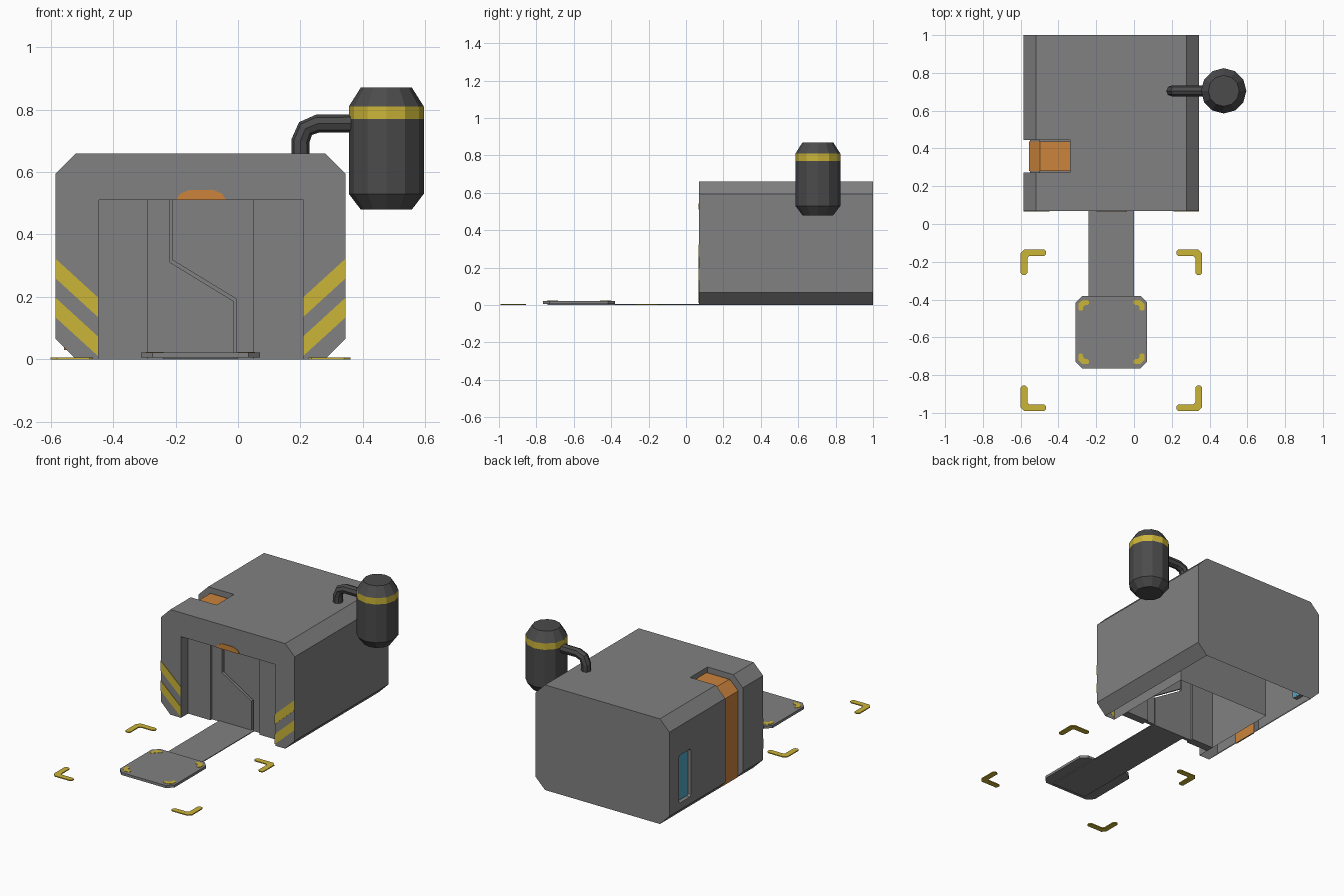
import bpy, bmesh, math

if "Cube" in bpy.data.objects:
    bpy.data.objects.remove(bpy.data.objects["Cube"])


def material(name, rgb):
    m = bpy.data.materials.new(name)
    m.diffuse_color = (*rgb, 1)
    m.use_nodes = True
    m.node_tree.nodes["Principled BSDF"].inputs["Base Color"].default_value = m.diffuse_color
    return m


GREY = material("wall grey", (0.22, 0.22, 0.22))
DARK = material("tank dark grey", (0.07, 0.07, 0.07))
YELLOW = material("warning yellow", (0.60, 0.46, 0.04))
ORANGE = material("orange", (0.60, 0.23, 0.045))
BLUE = material("window blue", (0.08, 0.38, 0.55))

CX, PAD_Y, MARK_Y = -0.12, -0.572, -0.5625   # building axis, pad and marker centres


def prism(name, pts, axis, a, b, mat):
    """Extrude a flat outline along an axis from a to b."""
    place = {'x': lambda p, t: (t, p[0], p[1]),
             'y': lambda p, t: (p[0], t, p[1]),
             'z': lambda p, t: (p[0], p[1], t)}[axis]
    bm = bmesh.new()
    lo = [bm.verts.new(place(p, a)) for p in pts]
    hi = [bm.verts.new(place(p, b)) for p in pts]
    bm.faces.new(lo)
    bm.faces.new(hi)
    n = len(pts)
    for i in range(n):
        j = (i + 1) % n
        bm.faces.new((lo[i], lo[j], hi[j], hi[i]))
    bmesh.ops.recalc_face_normals(bm, faces=bm.faces)
    me = bpy.data.meshes.new(name)
    bm.to_mesh(me)
    bm.free()
    me.materials.append(mat)
    ob = bpy.data.objects.new(name, me)
    bpy.context.collection.objects.link(ob)
    return ob


def rect(x0, x1, y0, y1):
    return [(x0, y0), (x1, y0), (x1, y1), (x0, y1)]


def chamfered(x0, x1, y0, y1, c):
    return [(x0 + c, y0), (x1 - c, y0), (x1, y0 + c), (x1, y1 - c),
            (x1 - c, y1), (x0 + c, y1), (x0, y1 - c), (x0, y0 + c)]


def cut(ob, cutter):
    cutter.hide_render = True
    mod = ob.modifiers.new("cut", 'BOOLEAN')
    mod.operation = 'DIFFERENCE'
    mod.solver = 'EXACT'
    mod.object = cutter
    bpy.context.view_layer.objects.active = ob
    bpy.ops.object.modifier_apply(modifier=mod.name)
    bpy.data.objects.remove(cutter)


# Main building: octagonal hull with doorway room, side groove and window pocket
body = prism("building_shell", chamfered(-0.585, 0.345, 0, 0.66, 0.066), 'y', 0.07, 1.0, GREY)
cut(body, prism("door_cutter", rect(-0.445, 0.21, -0.2, 0.51), 'y', -0.1, 0.68, GREY))
groove = [(-0.7, -0.1), (-0.7, 0.8), (-0.34, 0.8), (-0.34, 0.62), (-0.50, 0.62),
          (-0.55, 0.57), (-0.55, -0.1)]
cut(body, prism("groove_cutter", groove, 'y', 0.272, 0.445, GREY))
cut(body, prism("window_cutter", chamfered(0.785, 0.905, 0.11, 0.41, 0.012), 'x', -0.7, -0.56, GREY))

# The hull has no floor
bm = bmesh.new()
bm.from_mesh(body.data)
floor = [f for f in bm.faces if f.calc_center_median().z < 0.002 and abs(f.normal.z) > 0.9]
bmesh.ops.delete(bm, geom=floor, context='FACES')
bm.to_mesh(body.data)
bm.free()

# Orange strip lining the groove, and the window glass
strip = [(-0.34, 0.62), (-0.34, 0.628), (-0.497, 0.628), (-0.557, 0.57), (-0.557, 0.03),
         (-0.55, 0.03), (-0.55, 0.57), (-0.50, 0.62)]
prism("orange_side_strip", strip, 'y', 0.28, 0.437, ORANGE)
prism("side_window", rect(0.79, 0.90, 0.115, 0.405), 'x', -0.566, -0.559, BLUE)

# Door frames and the two interlocking door leaves
prism("door_frame_left", rect(-0.445, -0.29, 0, 0.51), 'y', 0.14, 0.19, GREY)
prism("door_frame_right", rect(0.05, 0.21, 0, 0.51), 'y', 0.14, 0.19, GREY)
zigzag = [(-0.215, 0.51), (-0.215, 0.315), (-0.01, 0.19), (-0.01, 0)]
g = 0.005
prism("door_leaf_left", [(-0.29, 0), (-0.29, 0.51)]
      + [(x - g, z - g * 0.6 if 0 < z < 0.5 else z) for x, z in zigzag], 'y', 0.155, 0.175, GREY)
prism("door_leaf_right", [(0.05, 0), (0.05, 0.51)]
      + [(x + g, z + g * 0.6 if 0 < z < 0.5 else z) for x, z in zigzag], 'y', 0.16, 0.18, GREY)

# Lamp above the door
prism("door_lamp", [(-0.198, 0.51), (-0.038, 0.51), (-0.05, 0.53), (-0.08, 0.543),
                    (-0.156, 0.543), (-0.186, 0.53)], 'y', 0.066, 0.071, ORANGE)

# Warning stripes on both door piers
for side, s in (("left", -1), ("right", 1)):
    for i, z in enumerate((0.26, 0.135)):
        pts = [(CX + s * 0.465, z), (CX + s * 0.465, z + 0.063),
               (CX + s * 0.328, z - 0.062), (CX + s * 0.328, z - 0.125)]
        prism(f"warning_stripe_{side}_{i}", pts, 'y', 0.067, 0.071, YELLOW)

# Walkway and landing pad
prism("walkway", rect(-0.24, 0.0, -0.74, 0.17), 'z', 0.0, 0.005, GREY)
prism("landing_pad", chamfered(-0.31, 0.07, -0.765, -0.38, 0.036), 'z', 0.006, 0.022, GREY)


def corner_marks(name, cy, hx, hy, leg, w, c, z0, z1):
    """Four mirrored bent corner marks around (CX, cy)."""
    e = w * 0.28
    pts = [(hx - leg + e, hy), (hx - c, hy), (hx, hy - c), (hx, hy - leg + e),
           (hx - e, hy - leg), (hx - w + e, hy - leg), (hx - w, hy - leg + e),
           (hx - w, hy - w - c * 0.5), (hx - w - c * 0.5, hy - w),
           (hx - leg + e, hy - w), (hx - leg, hy - w + e), (hx - leg, hy - e)]
    for sx in (-1, 1):
        for sy in (-1, 1):
            prism(f"{name}_{'left' if sx < 0 else 'right'}_{'front' if sy < 0 else 'back'}",
                  [(CX + sx * x, cy + sy * y) for x, y in pts], 'z', z0, z1, YELLOW)


corner_marks("ground_mark", MARK_Y, 0.48, 0.428, 0.135, 0.035, 0.02, 0.0, 0.006)
corner_marks("pad_mark", PAD_Y, 0.175, 0.17, 0.057, 0.026, 0.022, 0.021, 0.024)

# Tank: twelve-sided lathe, yellow band chosen by height
TX, TY, N = 0.475, 0.705, 12
rings = [(0.082, 0.48), (0.12, 0.53), (0.12, 0.77), (0.12, 0.81), (0.082, 0.87)]
bm = bmesh.new()
loops = [[bm.verts.new((TX + r * math.cos(2 * math.pi * i / N), TY + r * math.sin(2 * math.pi * i / N), z))
          for i in range(N)] for r, z in rings]
bm.faces.new(loops[0])
bm.faces.new(loops[-1])
for a, b in zip(loops, loops[1:]):
    for i in range(N):
        j = (i + 1) % N
        bm.faces.new((a[i], a[j], b[j], b[i]))
bmesh.ops.recalc_face_normals(bm, faces=bm.faces)
for f in bm.faces:
    f.material_index = 1 if 0.77 < f.calc_center_median().z < 0.81 else 0
me = bpy.data.meshes.new("tank")
bm.to_mesh(me)
bm.free()
me.materials.append(DARK)
me.materials.append(YELLOW)
bpy.context.collection.objects.link(bpy.data.objects.new("tank", me))

# Bent pipe from roof to tank
cu = bpy.data.curves.new("tank_pipe", 'CURVE')
cu.dimensions = '3D'
cu.bevel_depth = 0.029
cu.bevel_resolution = 2
path = [(0.2, 0.64), (0.2, 0.70), (0.216, 0.739), (0.255, 0.755), (0.38, 0.755)]
sp = cu.splines.new('POLY')
sp.points.add(len(path) - 1)
for p, (x, z) in zip(sp.points, path):
    p.co = (x, TY, z, 1)
sp.use_smooth = False
cu.materials.append(DARK)
bpy.context.collection.objects.link(bpy.data.objects.new("tank_pipe", cu))
